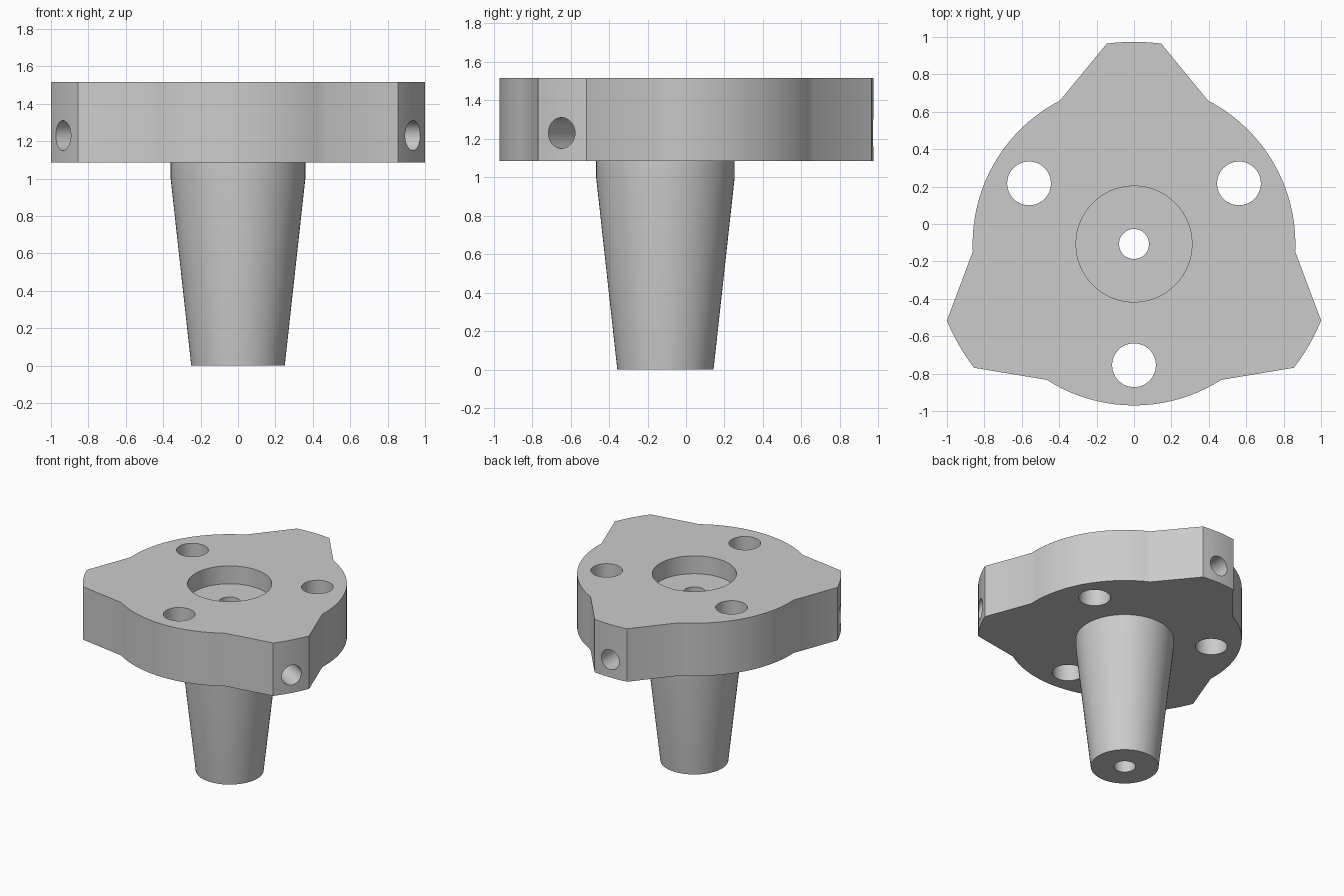
import bpy, bmesh
from math import cos, sin, radians, pi
from mathutils import Vector, Matrix

cube = bpy.data.objects.get("Cube")
if cube:
    bpy.data.objects.remove(cube, do_unlink=True)

AXIS_Y = -0.107                  # hub axis
Z_BASE, Z_TOP = 1.085, 1.515     # flange faces
DISC_R, TIP_R, BORE_R = 0.863, 1.081, 0.08
LOBES = (90, 210, 330)

grey = bpy.data.materials.new("plain grey")
grey.use_nodes = True
COLOUR = (0.6, 0.6, 0.6, 1)
grey.diffuse_color = COLOUR
grey.node_tree.nodes["Principled BSDF"].inputs["Base Color"].default_value = COLOUR


def polar(r, degrees, z=0):
    a = radians(degrees)
    return Vector((r * cos(a), r * sin(a) + AXIS_Y, z))


def make_object(name, bm):
    bmesh.ops.recalc_face_normals(bm, faces=bm.faces)
    mesh = bpy.data.meshes.new(name)
    bm.to_mesh(mesh)
    bm.free()
    mesh.materials.append(grey)
    ob = bpy.data.objects.new(name, mesh)
    bpy.context.collection.objects.link(ob)
    return ob


def smooth(ob):
    bpy.ops.object.select_all(action="DESELECT")
    ob.select_set(True)
    bpy.context.view_layer.objects.active = ob
    bpy.ops.object.shade_smooth_by_angle(angle=radians(30))


def rod(bm, start, end, radius, sides=48):
    """Closed cylinder between two points."""
    d = end - start
    m = Matrix.Translation((start + end) / 2) @ d.to_track_quat("Z", "Y").to_matrix().to_4x4()
    bmesh.ops.create_cone(bm, cap_ends=True, segments=sides, radius1=radius,
                          radius2=radius, depth=d.length, matrix=m)


def cut(ob, name, rods):
    """Subtract a set of separate rods from an object."""
    bm = bmesh.new()
    for r in rods:
        rod(bm, *r)
    cutter = make_object(name, bm)
    cutter.hide_render = True
    mod = ob.modifiers.new(name, "BOOLEAN")
    mod.operation, mod.solver, mod.object = "DIFFERENCE", "EXACT", cutter
    bpy.context.view_layer.objects.active = ob
    bpy.ops.object.modifier_apply(modifier=mod.name)
    bpy.data.objects.remove(cutter, do_unlink=True)


# Flange: disc outline with three tapered lobes, extruded upwards
outline = []
for lobe in LOBES:
    for i in range(7):                       # lobe tip arc
        outline.append(polar(TIP_R, lobe - 7.75 + 15.5 * i / 6, Z_BASE))
    for i in range(21):                      # disc arc to the next lobe
        outline.append(polar(DISC_R, lobe + 27.3 + 65.4 * i / 20, Z_BASE))
bm = bmesh.new()
face = bm.faces.new([bm.verts.new(p) for p in outline])
ext = bmesh.ops.extrude_face_region(bm, geom=[face])
top = [g for g in ext["geom"] if isinstance(g, bmesh.types.BMVert)]
bmesh.ops.translate(bm, verts=top, vec=(0, 0, Z_TOP - Z_BASE))
flange = make_object("flange", bm)

# Counterbore and three mounting holes, centre bore, radial holes in the lobes
cut(flange, "vertical_holes",
    [(polar(0, 0, 1.37), polar(0, 0, 1.7), 0.31, 64)]
    + [(polar(0.648, a + 60, 1), polar(0.648, a + 60, 1.7), 0.117) for a in LOBES])
cut(flange, "centre_bore", [(polar(0, 0, 1), polar(0, 0, 1.45), BORE_R)])
cut(flange, "radial_holes",
    [(polar(0.5, a, 1.23), polar(1.3, a, 1.23), BORE_R) for a in LOBES])
smooth(flange)

# Tapered hollow stem, turned around the hub axis
bm = bmesh.new()
profile = [(BORE_R, Z_BASE), (BORE_R, 0), (0.25, 0), (0.36, 1.0), (0.36, Z_BASE)]
verts = [bm.verts.new((r, AXIS_Y, z)) for r, z in profile]
edges = [bm.edges.new(pair) for pair in zip(verts, verts[1:])]
bmesh.ops.spin(bm, geom=verts + edges, cent=(0, AXIS_Y, 0), axis=(0, 0, 1),
               angle=2 * pi, steps=64, use_duplicate=False)
bmesh.ops.remove_doubles(bm, verts=bm.verts, dist=0.0001)
stem = make_object("stem", bm)
smooth(stem)
